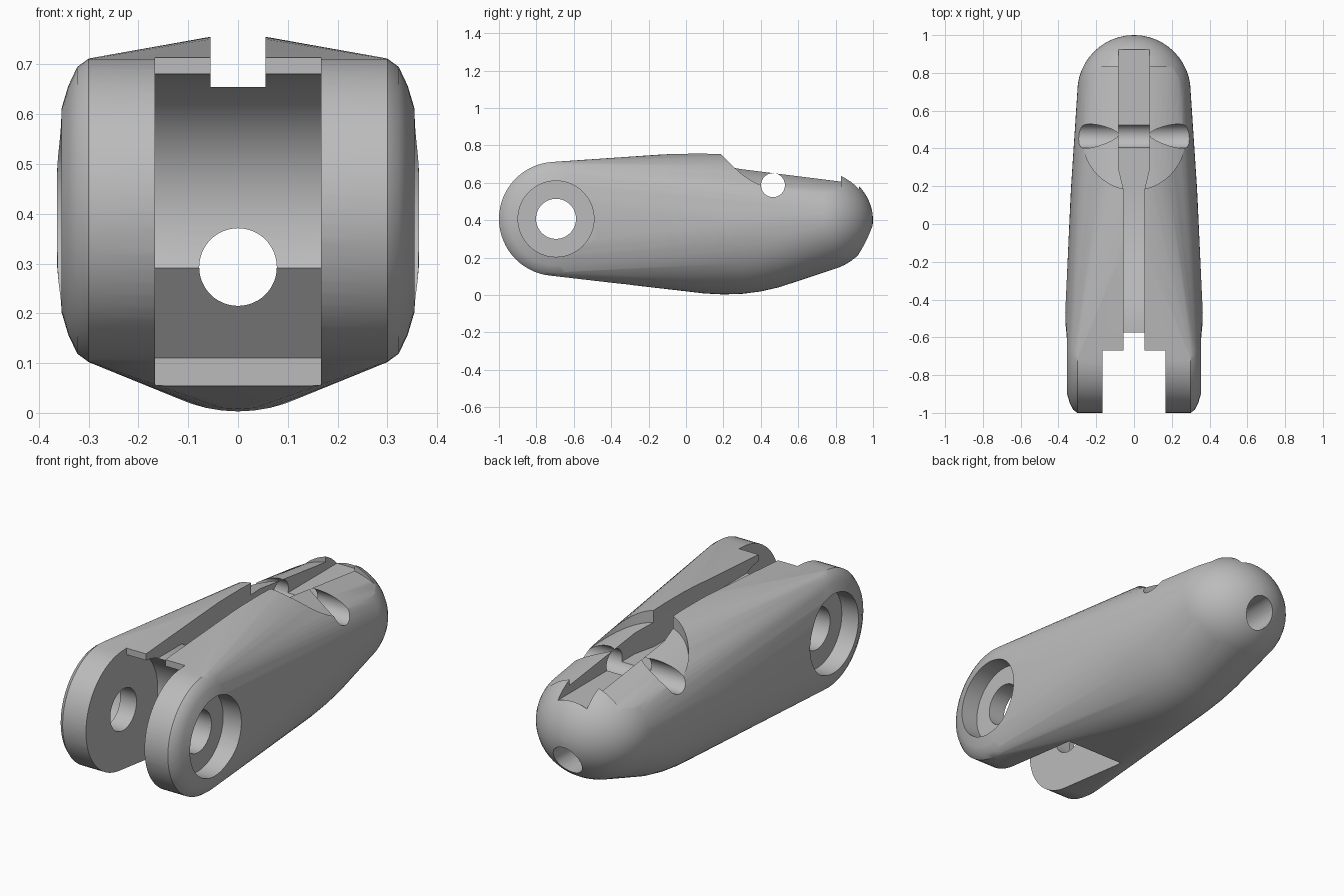
import bpy, bmesh, math
from mathutils import Vector

cube = bpy.data.objects.get("Cube")
if cube:
    bpy.data.objects.remove(cube)

HINGE_Y, HINGE_Z = -0.695, 0.407

gray = bpy.data.materials.new("plain_gray")
gray.use_nodes = True
gray.diffuse_color = (0.5, 0.5, 0.5, 1)
gray.node_tree.nodes["Principled BSDF"].inputs["Base Color"].default_value = (0.5, 0.5, 0.5, 1)


def add_object(name, bm):
    bmesh.ops.recalc_face_normals(bm, faces=bm.faces)
    mesh = bpy.data.meshes.new(name)
    bm.to_mesh(mesh)
    bm.free()
    obj = bpy.data.objects.new(name, mesh)
    bpy.context.collection.objects.link(obj)
    mesh.materials.append(gray)
    return obj


def prism(name, outline, axis, start, end):
    """Extrude a 2D outline along an axis (0, 1 or 2)."""
    bm = bmesh.new()
    verts = []
    for a, b in outline:
        co = [a, b]
        co.insert(axis, start)
        verts.append(bm.verts.new(co))
    face = bm.faces.new(verts)
    shift = Vector((0, 0, 0))
    shift[axis] = end - start
    new = bmesh.ops.extrude_face_region(bm, geom=[face])["geom"]
    bmesh.ops.translate(bm, vec=shift, verts=[v for v in new if isinstance(v, bmesh.types.BMVert)])
    return add_object(name, bm)


def arc(ca, cb, ra, rb, a0, a1, n):
    """Points on an ellipse arc, angles in degrees."""
    angles = [math.radians(a0 + (a1 - a0) * i / n) for i in range(n + 1)]
    return [(ca + ra * math.cos(t), cb + rb * math.sin(t)) for t in angles]


def circle(ca, cb, r, n=48):
    return arc(ca, cb, r, r, 0, 360, n)[:-1]


def boolean(obj, cutter, operation="DIFFERENCE"):
    mod = obj.modifiers.new("cut", "BOOLEAN")
    mod.operation = operation
    mod.solver = "EXACT"
    mod.object = cutter
    bpy.ops.object.select_all(action="DESELECT")
    bpy.context.view_layer.objects.active = obj
    obj.select_set(True)
    bpy.ops.object.modifier_apply(modifier=mod.name)
    bpy.data.objects.remove(cutter)


# Body: hull around the rounded fork discs, the oval belly and the nose
bm = bmesh.new()
for side in (-1, 1):
    for x, r in ((0.30, 0.305), (0.323, 0.288), (0.341, 0.25), (0.355, 0.203)):
        for y, z in circle(HINGE_Y, HINGE_Z, r, 64):
            bm.verts.new((side * x, y, z))
    for z in (0.3, 0.36, 0.42, 0.48):
        bm.verts.new((side * 0.364, -0.47, z))
for y, half, low, high in ((0, 0.342, 0.02, 0.76), (0.1, 0.338, 0.008, 0.761),
                           (0.2, 0.333, 0.003, 0.758), (0.3, 0.325, 0.006, 0.747),
                           (0.4, 0.318, 0.019, 0.731), (0.5, 0.312, 0.042, 0.714)):
    for x, z in arc(0, (low + high) / 2, half, (high - low) / 2, 0, 360, 64)[:-1]:
        bm.verts.new((x, y, z))
for i in range(13):
    t = math.radians(i * 7.4)
    for x, z in arc(0, 0.4, 0.3 * math.cos(t), 0.275 * math.cos(t), 0, 360, 64)[:-1]:
        bm.verts.new((x, 0.7 + 0.3 * math.sin(t), z))
hull = bmesh.ops.convex_hull(bm, input=bm.verts)
loose = {v for v in hull["geom_interior"] + hull["geom_unused"] if isinstance(v, bmesh.types.BMVert)}
bmesh.ops.delete(bm, geom=list(loose), context="VERTS")
body = add_object("finger_link_body", bm)

# Fork gap with a round seat and a relief underneath
gap = [(-1.2, -0.2), (-0.3, -0.2), (-0.3, 0.11)]
gap += arc(HINGE_Y, HINGE_Z, 0.28, 0.275, -25, 85, 24)
gap += [(-0.67, 1), (-1.2, 1)]
boolean(body, prism("fork_gap_cutter", gap, 0, -0.167, 0.167))

# Arched recess on top, round at its front end
recess = [(-0.5, 1.2)] + arc(0, 0.235, 0.46, 0.46, 160, 20, 32) + [(0.5, 1.2)]
recess = prism("recess_cutter", recess, 1, 0.1, 0.83)
for v in recess.data.vertices:
    v.co.z -= 0.125 * (v.co.y - 0.18)
plan = arc(0, 0.45, 0.27, 0.27, 180, 360, 40) + [(0.33, 1), (-0.33, 1)]
boolean(recess, prism("recess_plan", plan, 2, 0, 1.5), "INTERSECT")
boolean(body, recess)

# Cable slot along the top, wider towards the nose
floor = [(-0.9, 0.655), (-0.38, 0.655), (-0.22, 0.565), (0.925, 0.565), (0.925, 1), (-0.9, 1)]
slot = prism("slot_cutter", floor, 0, -0.083, 0.083)
half_plan = [(0.055, -1), (0.055, 0.18), (0.083, 0.3), (0.083, 1)]
slot_plan = half_plan + [(-x, y) for x, y in reversed(half_plan)]
boolean(slot, prism("slot_plan", slot_plan, 2, 0, 1.5), "INTERSECT")
boolean(body, slot)

# Lengthwise tunnel, cross pin hole, hinge hole and counterbores
boolean(body, prism("tunnel_cutter", circle(0, 0.293, 0.078), 1, -1.2, 1.2))
boolean(body, prism("pin_cutter", circle(0.465, 0.587, 0.064), 0, -0.6, 0.6))
boolean(body, prism("hinge_cutter", circle(HINGE_Y, HINGE_Z, 0.107), 0, -0.6, 0.6))
for side in (-1, 1):
    boolean(body, prism("counterbore_cutter", circle(HINGE_Y, HINGE_Z, 0.203, 64), 0,
                        side * 0.26, side * 0.6))

bpy.ops.object.select_all(action="DESELECT")
bpy.context.view_layer.objects.active = body
body.select_set(True)
bpy.ops.object.shade_smooth_by_angle(angle=math.radians(30))
